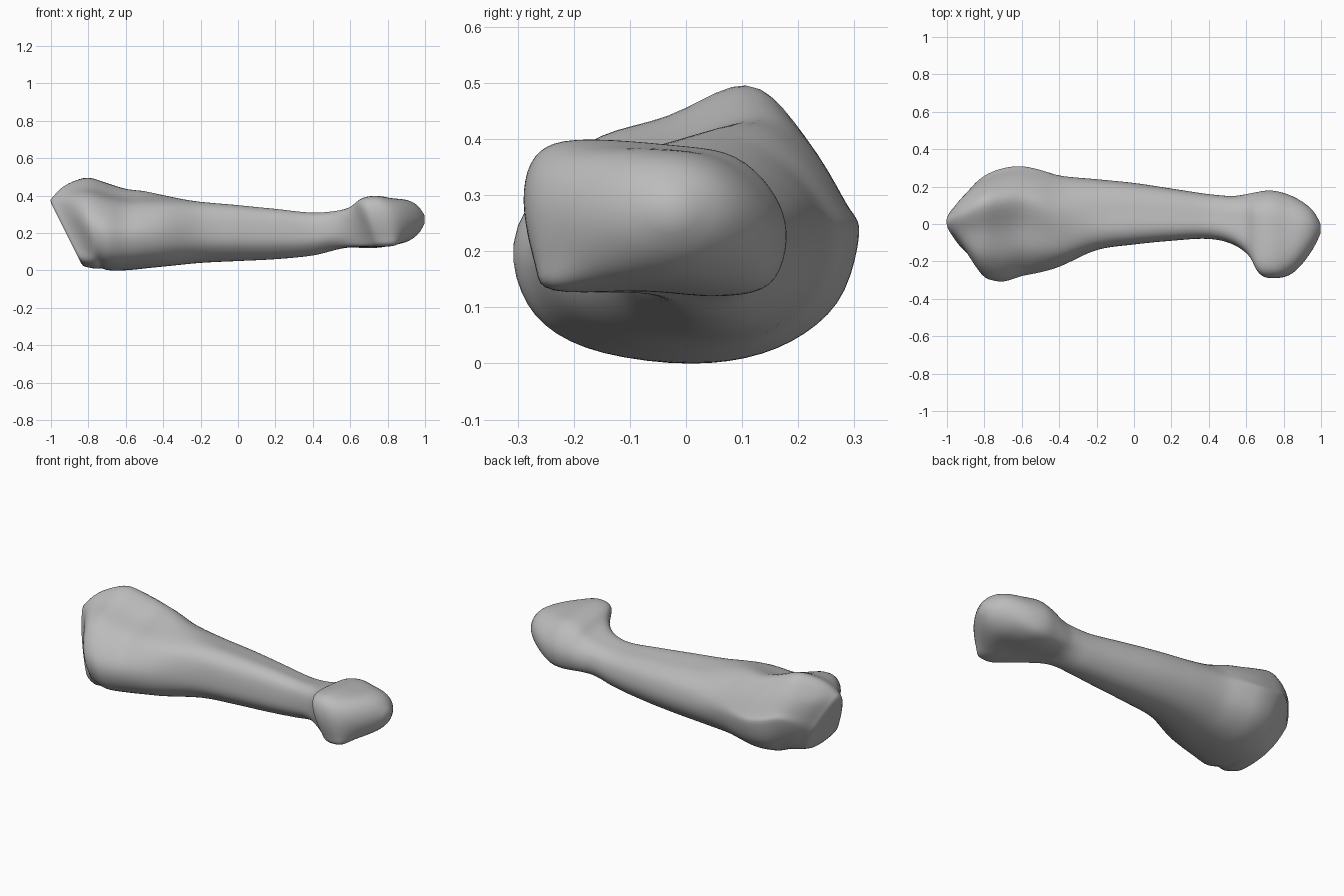
import bpy
import bmesh
from math import sin, cos, pi
from mathutils import Vector

cube = bpy.data.objects.get("Cube")
if cube:
    bpy.data.objects.remove(cube)

SIDES = 60
RINGS = 120

# Cross-section outlines (y, z), in hundredths, anticlockwise from the +y side
JOINT = [(13, 19), (11, 25), (7, 33), (2, 38), (-3, 36), (-7, 31),
         (-12, 24), (-18, 12), (-19, 5), (-8, 2), (5, 4), (11, 10)]
BASE = [(30, 26), (28, 31), (22, 42), (13, 50), (-2, 44), (-18, 39),
        (-30, 25), (-28, 11), (-18, 3), (0, 0), (15, 3), (26, 12)]
SHAFT = [(22, 20), (20, 28), (14, 33), (6, 35), (-3, 36), (-9, 32),
         (-11, 23), (-10, 14), (-3, 7), (6, 5), (14, 7), (20, 13)]
HEAD = [(17, 22), (15, 30), (8, 37), (-3, 39), (-20, 40), (-27, 37),
        (-29, 29), (-27, 18), (-24, 13), (-8, 13), (5, 12), (14, 14)]

# Stations along the bone: x, y low, y high, z low, z high, in hundredths
STATIONS = [
    (-100, -19, 13, 2, 38), (-95, -23, 18, 1, 44), (-88, -28, 23, 1, 48),
    (-80, -30, 27, 1, 50), (-70, -31, 30, 0, 47), (-60, -28, 31, 0, 44),
    (-50, -26, 29, 1, 43), (-40, -23, 26, 2, 41), (-20, -14, 24, 4, 37),
    (0, -11, 22, 5, 35), (20, -9, 19, 6, 33), (40, -8, 16, 8, 31),
    (53, -11, 15, 11, 32), (60, -17, 16, 12, 34), (65, -27, 17, 12, 38),
    (73, -29, 18, 12, 40), (82, -27, 16, 13, 39), (90, -21, 12, 15, 38),
    (96, -13, 7, 19, 35), (99, -7, 2, 23, 31), (100, -3, -2, 27, 28)]


def cubic(p0, p1, p2, p3, t):
    """Point on a smooth curve between p1 and p2."""
    return p1 + (p2 - p0) * t / 2 + (p0 * 2 - p1 * 5 + p2 * 4 - p3) * t * t / 2 \
        + (p1 * 3 - p0 - p2 * 3 + p3) * t ** 3 / 2


def outline(points):
    """Closed smooth outline, scaled so that it fills the unit square."""
    pts = [Vector(p) for p in points]
    count = len(pts)
    curve = []
    for i in range(SIDES):
        k, t = divmod(i * count / SIDES, 1)
        k = int(k)
        curve.append(cubic(*(pts[(k + j) % count] for j in (-1, 0, 1, 2)), t))
    low = [min(p[a] for p in curve) for a in (0, 1)]
    high = [max(p[a] for p in curve) for a in (0, 1)]
    return [Vector([(p[a] - low[a]) / (high[a] - low[a]) for a in (0, 1)])
            for p in curve]


def slope(i, column):
    """Rate of change of one station column."""
    a = STATIONS[max(i - 1, 0)]
    b = STATIONS[min(i + 1, len(STATIONS) - 1)]
    return (b[column] - a[column]) / (b[0] - a[0])


def extents(x):
    """Low and high y and z of the bone at x."""
    x *= 100
    i = 0
    while i < len(STATIONS) - 2 and STATIONS[i + 1][0] < x:
        i += 1
    a, b = STATIONS[i], STATIONS[i + 1]
    width = b[0] - a[0]
    t = (x - a[0]) / width
    ease = t * t * (3 - 2 * t)
    return [(a[c] + (b[c] - a[c]) * ease
             + slope(i, c) * width * t * (1 - t) ** 2
             - slope(i + 1, c) * width * t * t * (1 - t)) / 100
            for c in range(1, 5)]


def smoothstep(low, high, x):
    t = min(max((x - low) / (high - low), 0), 1)
    return t * t * (3 - 2 * t)


def place(x, y, z):
    """Slope the joint end back below its tip, and slant the head's flange."""
    joint = 0.5 * max(0.38 - z, 0) * (1 - smoothstep(-1, -0.65, x))
    flange = 0.35 * (0.37 - z) * smoothstep(-0.08, -0.24, y)
    flange *= smoothstep(0.5, 0.65, x) * smoothstep(0.95, 0.7, x)
    return Vector((x + joint + flange, y, z))


joint, base, shaft, head = map(outline, (JOINT, BASE, SHAFT, HEAD))
angles = [2 * pi * i / SIDES for i in range(SIDES)]
dome = [Vector((0.5 + cos(a) / 2, 0.5 + sin(a) / 2)) for a in angles]


def section(x):
    """Ring of points, blending the outlines along the bone."""
    x = min(max(x, -1), 1)
    y0, y1, z0, z1 = extents(x)
    blends = (smoothstep(-1, -0.82, x), smoothstep(-0.7, -0.1, x),
              smoothstep(0.45, 0.68, x), smoothstep(0.75, 0.97, x))
    ring = []
    for p, *others in zip(joint, base, shaft, head, dome):
        for other, blend in zip(others, blends):
            p = p.lerp(other, blend)
        ring.append((y0 + (y1 - y0) * p.x, z0 + (z1 - z0) * p.y))
    return ring


# Rings: flat joint end first, then the body to the rounded head
START, LENGTH = -1.01, 2.015
bm = bmesh.new()
rings = []
end = section(START)
centre = [sum(p[a] for p in end) / SIDES for a in (0, 1)]
for scale in (0.05, 0.2, 0.4, 0.6, 0.8, 0.93):
    rings.append([place(START, *(centre[a] + (p[a] - centre[a]) * scale
                                 for a in (0, 1))) for p in end])
for i in range(RINGS + 1):
    u = i / RINGS
    x = START + LENGTH * (u + 0.35 * sin(pi * u) * u * (1 - u))
    rings.append([place(x, y, z) for y, z in section(x)])

loops = [[bm.verts.new(p) for p in ring] for ring in rings]
for a, b in zip(loops, loops[1:]):
    for i in range(SIDES):
        j = (i + 1) % SIDES
        bm.faces.new((a[i], a[j], b[j], b[i]))
bm.faces.new(loops[0])
bm.faces.new(loops[-1])

# Soften the surface
for _ in range(3):
    bmesh.ops.smooth_vert(bm, verts=bm.verts, factor=0.5,
                          use_axis_x=True, use_axis_y=True, use_axis_z=True)
bmesh.ops.recalc_face_normals(bm, faces=bm.faces)
mesh = bpy.data.meshes.new("foot_bone")
bm.to_mesh(mesh)
bm.free()

bone = bpy.data.objects.new("foot_bone", mesh)
bpy.context.collection.objects.link(bone)

# Plain grey bone
grey = bpy.data.materials.new("bone_grey")
grey.use_nodes = True
colour = (0.5, 0.5, 0.5, 1)
grey.diffuse_color = colour
grey.node_tree.nodes["Principled BSDF"].inputs["Base Color"].default_value = colour
mesh.materials.append(grey)

bpy.context.view_layer.objects.active = bone
bone.select_set(True)
bpy.ops.object.shade_smooth_by_angle(angle=pi / 3)
